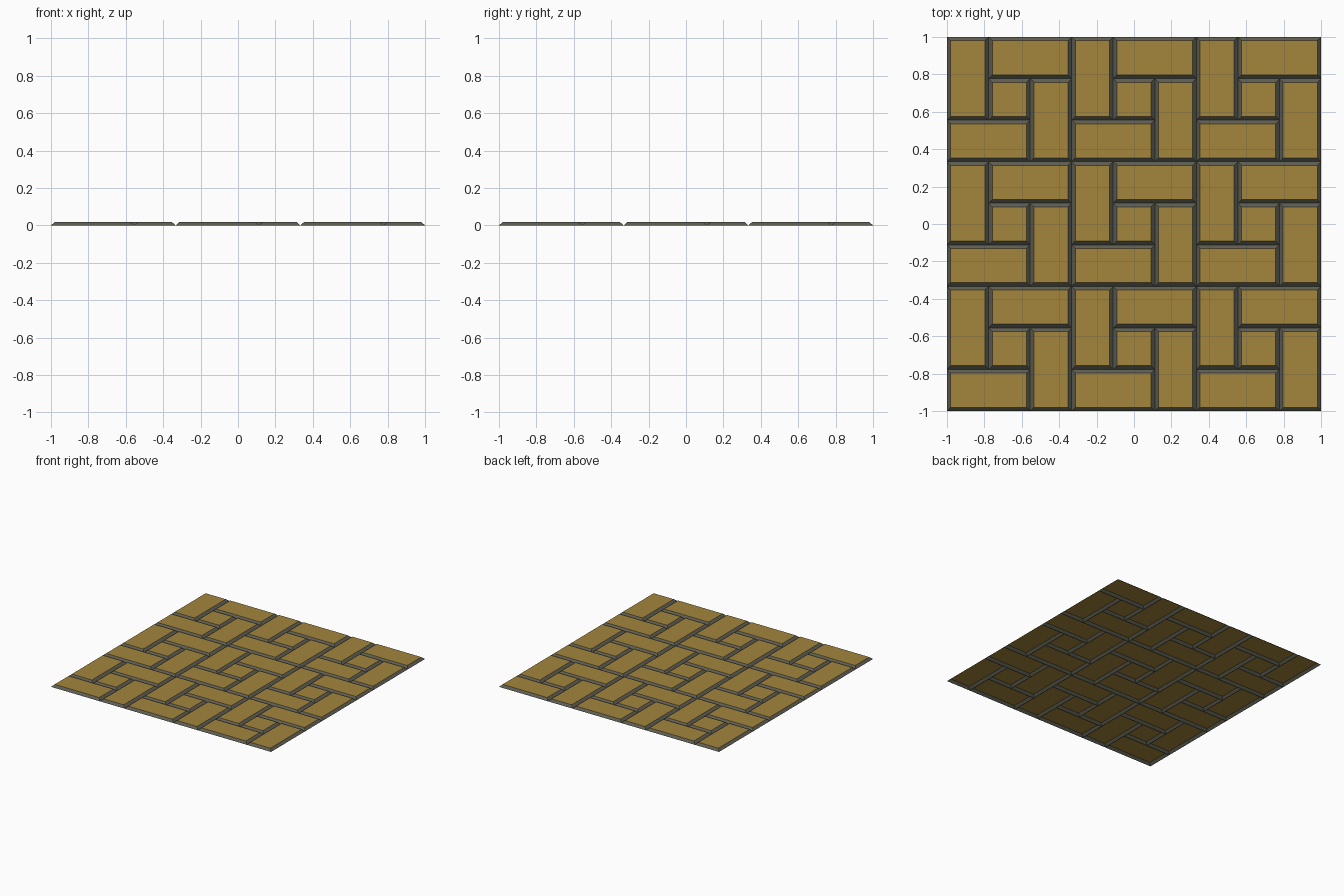
import bpy, bmesh

if "Cube" in bpy.data.objects:
    bpy.data.objects.remove(bpy.data.objects["Cube"])

def material(name, rgb):
    m = bpy.data.materials.new(name)
    m.diffuse_color = (*rgb, 1)
    m.use_nodes = True
    m.node_tree.nodes["Principled BSDF"].inputs["Base Color"].default_value = m.diffuse_color
    return m

gold = material("ochre brick", (0.37, 0.24, 0.045))
grey = material("grey mortar", (0.11, 0.11, 0.085))

CELL = 2 / 9      # nine cells across the floor
INSET = 0.02      # width of the sloping edge
HEIGHT = 0.018

# one pinwheel: column, row, width, depth in cells
PINWHEEL = {
    "left_brick": (0, 1, 1, 2), "back_brick": (1, 2, 2, 1),
    "right_brick": (2, 0, 1, 2), "front_brick": (0, 0, 2, 1),
    "centre_brick": (1, 1, 1, 1),
}

def brick(name, x, y, w, d):
    """Open-bottomed brick: flat top and four sloping mortar edges."""
    bm = bmesh.new()
    def ring(i, z):
        return [bm.verts.new(p) for p in ((x + i, y + i, z), (x + w - i, y + i, z),
                                          (x + w - i, y + d - i, z), (x + i, y + d - i, z))]
    low, high = ring(0, 0), ring(INSET, HEIGHT)
    bm.faces.new(high)
    for k in range(4):
        n = (k + 1) % 4
        bm.faces.new((low[k], low[n], high[n], high[k])).material_index = 1
    mesh = bpy.data.meshes.new(name)
    bm.to_mesh(mesh)
    bm.free()
    mesh.materials.append(gold)
    mesh.materials.append(grey)
    bpy.context.collection.objects.link(bpy.data.objects.new(name, mesh))

# three by three pinwheels
for i in range(3):
    for j in range(3):
        for name, (c, r, w, d) in PINWHEEL.items():
            brick(f"{name}_{i}_{j}", -1 + (3 * i + c) * CELL, -1 + (3 * j + r) * CELL,
                  w * CELL, d * CELL)
